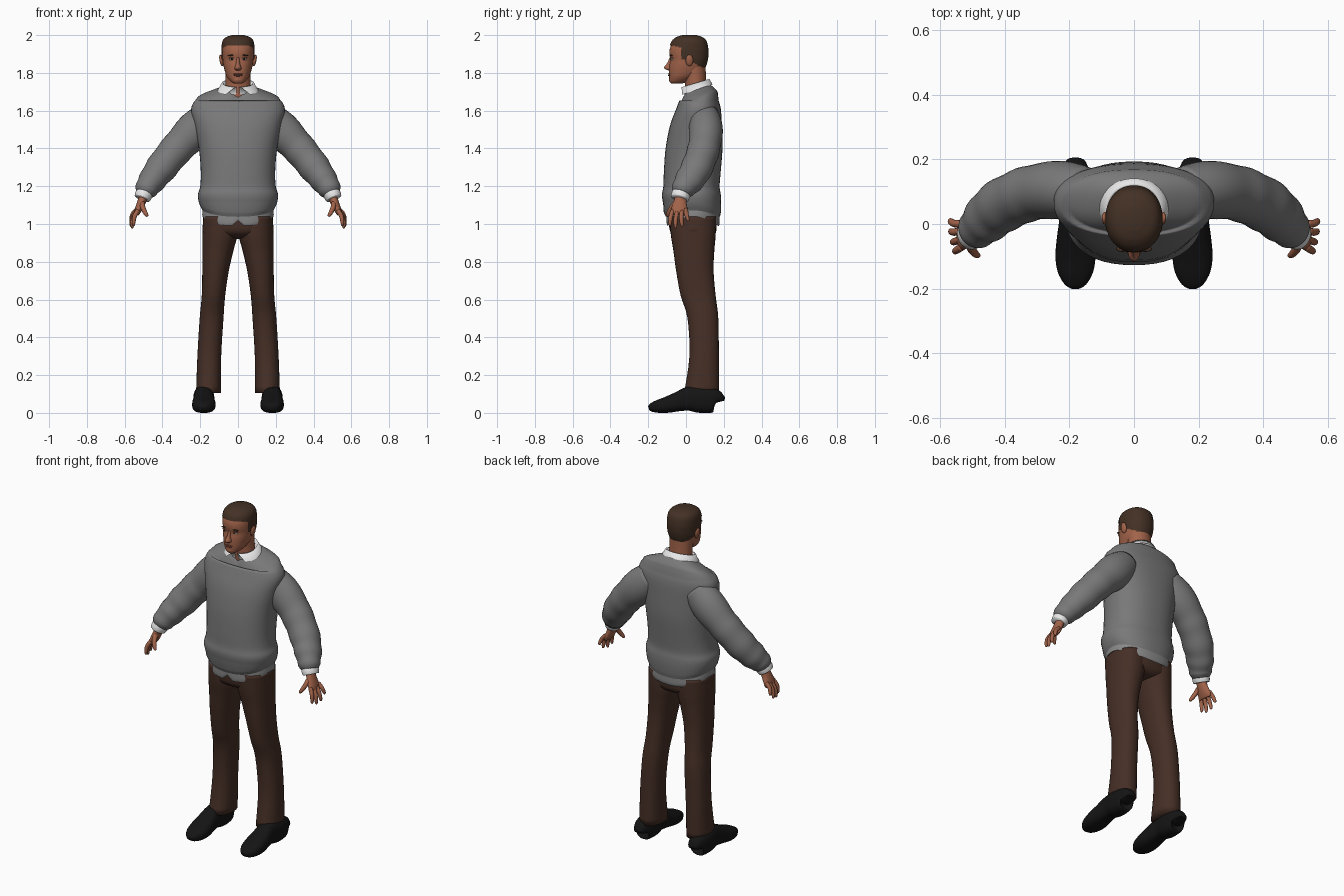
import bpy, bmesh, math
from mathutils import Vector, Matrix

default = bpy.data.objects.get("Cube")
if default:
    bpy.data.objects.remove(default, do_unlink=True)


def material(name, *rgb):
    mat = bpy.data.materials.new(name)
    mat.use_nodes = True
    mat.diffuse_color = (*rgb, 1)
    bsdf = next(n for n in mat.node_tree.nodes if n.type == "BSDF_PRINCIPLED")
    bsdf.inputs["Base Color"].default_value = (*rgb, 1)
    bsdf.inputs["Roughness"].default_value = 0.8
    return mat


SWEATER = material("sweater_grey", .19, .19, .19)
TAIL = material("hem_light_grey", .25, .25, .25)
TROUSERS = material("trouser_brown", .06, .028, .019)
SHOE = material("shoe_black", .007, .007, .007)
SKIN = material("skin", .36, .125, .068)
LIP = material("lip", .22, .065, .042)
HAIR = material("hair_brown", .056, .03, .018)
SHIRT = material("shirt_white", .8, .8, .8)


def finish(name, bm, mat, mirror):
    """Turn a bmesh into a smooth object, mirrored across x when asked."""
    bmesh.ops.recalc_face_normals(bm, faces=bm.faces)
    for face in bm.faces:
        face.smooth = True
    mesh = bpy.data.meshes.new(name)
    bm.to_mesh(mesh)
    bm.free()
    mesh.materials.append(mat)
    obj = bpy.data.objects.new(name, mesh)
    bpy.context.collection.objects.link(obj)
    if mirror:
        mod = obj.modifiers.new("Mirror", "MIRROR")
        mod.use_mirror_merge = False
    return obj


def skin_rows(name, rows, mat, closed=True, caps=(False, False), keep=None, mirror=False):
    """Join rows of points with quads; optional end caps and face filter."""
    bm = bmesh.new()
    grid = [[bm.verts.new(p) for p in row] for row in rows]
    n = len(grid[0])
    for a, b in zip(grid, grid[1:]):
        for i in range(n if closed else n - 1):
            j = (i + 1) % n
            bm.faces.new((a[i], a[j], b[j], b[i]))
    for cap, row in zip(caps, (grid[0], grid[-1])):
        if cap:
            mid = bm.verts.new(sum((v.co for v in row), Vector()) / n)
            for i in range(n):
                bm.faces.new((row[i], row[(i + 1) % n], mid))
    if keep:
        drop = [f for f in bm.faces if not keep(f.calc_center_median())]
        bmesh.ops.delete(bm, geom=drop, context="FACES")
    return finish(name, bm, mat, mirror)


def smooth_path(rings, steps):
    """Catmull-Rom interpolation of ring tuples."""
    rings = [Vector(r) for r in rings]
    ext = [rings[0]] + rings + [rings[-1]]
    out = []
    for a, b, c, d in zip(ext, ext[1:], ext[2:], ext[3:]):
        for k in range(steps):
            t = k / steps
            out.append(b + (c - a) * (t / 2) + (a * 2 - b * 5 + c * 4 - d) * (t * t / 2)
                       + (b * 3 - a - c * 3 + d) * (t ** 3 / 2))
    return out + [rings[-1]]


def loft(name, rings, mat, n=32, steps=4, ref=None, power=2, ripple=0, warp=None, **opts):
    """Sweep ellipses (x, y, z, ru, rv); level rings unless ref is an axis."""
    path = smooth_path(rings, steps)
    rows = []
    for k, ring in enumerate(path):
        u, v = Vector((1, 0, 0)), Vector((0, 1, 0))
        if ref:
            t = (path[min(k + 1, len(path) - 1)] - path[max(k - 1, 0)])
            t = Vector(t[:3]).normalized()
            u = Vector(ref)
            u = (u - t * u.dot(t)).normalized()
            v = t.cross(u)
        swell = 1 + ripple * math.sin(k * 1.3) * k / len(path)
        row = []
        for i in range(n):
            a = math.tau * i / n
            c, s = math.cos(a), math.sin(a)
            c = math.copysign(abs(c) ** (2 / power), c)
            s = math.copysign(abs(s) ** (2 / power), s)
            p = Vector(ring[:3]) + (u * c * ring[3] + v * s * ring[4]) * swell
            row.append(warp(p) if warp else p)
        rows.append(row)
    return skin_rows(name, rows, mat, **opts)


def level(z, front, back, rx, x=0):
    return (x, (front + back) / 2, z, rx, (back - front) / 2)


def ball(name, at, size, mat, mirror=False, tilt=0):
    bm = bmesh.new()
    m = Matrix.Translation(at) @ Matrix.Rotation(tilt, 4, "Y") @ Matrix.Diagonal((*size, 1))
    bmesh.ops.create_uvsphere(bm, u_segments=20, v_segments=12, radius=1, matrix=m)
    return finish(name, bm, mat, mirror)


# Sweater body: lowered neck in front, hem dipping at front and back
def shape_sweater(p):
    if p.z > 1.66:
        p.z += (p.y - .062) * .3
        if p.y < .03:
            p.z -= .03 * max(0, 1 - abs(p.x) / .045)
    if p.z < 1.1:
        p.z -= .03 * ((p.y - .037) / .14) ** 2
    return p


loft("sweater_body", [
    level(1.72, .0, .125, .088), level(1.7, -.015, .145, .14), level(1.665, -.03, .168, .215),
    level(1.61, -.052, .184, .248), level(1.52, -.085, .19, .23), level(1.4, -.108, .193, .207),
    level(1.28, -.117, .184, .197), level(1.2, -.12, .178, .2), level(1.155, -.127, .184, .212),
    level(1.11, -.121, .186, .206), level(1.07, -.107, .18, .187)],
    SWEATER, n=48, power=2.3, warp=shape_sweater)


# Lower hem with a small notch in front
def shape_tail(p):
    if p.z < 1.09:
        p.z -= .055 * ((p.y - .036) / .14) ** 2
        if p.y < 0:
            p.z += .03 * max(0, 1 - abs(p.x) / .035)
    return p


loft("shirt_tail", [level(1.1, -.105, .178, .185), level(1.06, -.104, .178, .189),
                    level(1.04, -.1, .172, .189)], TAIL, n=48, power=2.3, warp=shape_tail)

# Sleeves, cuffs
Y = (0, 1, 0)
loft("sleeve", [
    (.15, .095, 1.57, .08, .085), (.22, .105, 1.505, .09, .1), (.295, .1, 1.43, .086, .09),
    (.35, .085, 1.368, .085, .086), (.41, .055, 1.292, .083, .082), (.452, .02, 1.235, .077, .072),
    (.482, -.012, 1.19, .064, .062), (.497, -.025, 1.16, .05, .049)],
    SWEATER, ref=Y, ripple=.045, mirror=True, caps=(True, True))
loft("shirt_cuff", [(.485, -.018, 1.18, .046, .045), (.5, -.028, 1.153, .05, .046),
                    (.508, -.033, 1.135, .047, .042)], SHIRT, ref=Y, mirror=True, caps=(True, True))

# Hands
loft("palm", [(.495, -.025, 1.16, .027, .023), (.513, -.032, 1.11, .036, .022),
              (.53, -.035, 1.07, .046, .018), (.537, -.036, 1.05, .042, .012)],
     SKIN, n=20, ref=Y, mirror=True, caps=(True, True))
fingers = {
    "index_finger": ((.53, -.07, 1.072), (.552, -.085, .99)),
    "middle_finger": ((.534, -.046, 1.068), (.56, -.055, .977)),
    "ring_finger": ((.536, -.022, 1.07), (.566, -.02, .985)),
    "little_finger": ((.534, .0, 1.077), (.568, .013, 1.015)),
    "thumb": ((.508, -.05, 1.115), (.479, -.1, 1.04))}
for name, (root, tip) in fingers.items():
    root, tip = Vector(root), Vector(tip)
    bend = Vector((.008, -.004, .004))
    thick = .0135 if name == "thumb" else .0115
    rings = []
    for t, r in ((0, 1), (.4, 1), (.75, .88), (.95, .6), (1, .2)):
        p = root.lerp(tip, t) + bend * math.sin(math.pi * t)
        rings.append((*p, thick * r, thick * r))
    loft(name, rings, SKIN, n=12, steps=3, ref=Y, mirror=True, caps=(True, True))

# Trousers: a seat and two legs
loft("trouser_seat", [level(1.12, -.09, .16, .175), level(1.0, -.09, .162, .186),
                      level(.955, -.08, .157, .184), level(.93, -.045, .13, .13),
                      level(.92, .0, .08, .05)],
     TROUSERS, n=40, power=2.2, caps=(True, True))
loft("trouser_leg", [
    level(.105, -.01, .176, .066, .156), level(.3, .018, .174, .063, .152),
    level(.5, .008, .171, .063, .14), level(.62, -.028, .157, .062, .13),
    level(.75, -.052, .146, .07, .119), level(.86, -.067, .15, .082, .106),
    level(.94, -.08, .157, .092, .096), level(1.04, -.088, .16, .09, .094)],
    TROUSERS, power=2.2, mirror=True, caps=(True, True))

# Shoes, swept from heel to toe: (y, bottom, top, half width)
profile = [(.166, .02, .09, .03), (.155, .002, .125, .047), (.08, 0, .14, .056),
           (.02, .01, .14, .05), (-.04, .008, .112, .057), (-.1, 0, .086, .062),
           (-.15, 0, .068, .054), (-.185, .006, .05, .034), (-.198, .014, .035, .014)]
loft("shoe", [(.181, y, (lo + hi) / 2, w, (hi - lo) / 2) for y, lo, hi, w in profile],
     SHOE, ref=(1, 0, 0), power=2.6, mirror=True, caps=(True, True))

# Neck and head
loft("neck", [level(1.64, .0, .11, .07), level(1.7, -.004, .11, .068),
              level(1.76, -.008, .106, .066), level(1.83, -.02, .104, .068)], SKIN)
skull = [level(1.744, -.078, -.02, .022), level(1.754, -.087, .01, .038),
         level(1.78, -.089, .055, .059), level(1.81, -.09, .088, .07),
         level(1.84, -.088, .103, .077), level(1.87, -.083, .111, .081),
         level(1.9, -.088, .114, .083), level(1.93, -.085, .113, .083),
         level(1.96, -.071, .104, .077), level(1.981, -.047, .083, .059),
         level(1.992, -.015, .05, .026)]
loft("head", skull, SKIN, n=48, power=2.15, caps=(True, True))


# Hair: a thicker shell over the skull, trimmed along the hairline
def hairline(c):
    if c.y < -.025:
        return c.z > 1.945 - .3 * max(0, abs(c.x) - .05)
    if c.y < .012:
        return c.z > 1.87
    return c.z > 1.87 - .55 * (c.y - .012)


shell = [(x, y, z + (.008 if z > 1.95 else 0), rx + .005, ry + .005) for x, y, z, rx, ry in skull]
loft("hair", shell, HAIR, n=72, steps=8, power=2.15, caps=(False, True), keep=hairline)

# Face
loft("nose", [level(1.882, -.086, -.06, .008), level(1.85, -.101, -.06, .011),
              level(1.832, -.115, -.06, .016), level(1.821, -.112, -.06, .018),
              level(1.813, -.094, -.06, .012)], SKIN, n=20, caps=(True, True))
ball("ear", (.088, .018, 1.866), (.01, .02, .031), SKIN, True, .2)
ball("eye", (.033, -.073, 1.873), (.014, .009, .006), SHIRT, True)
ball("iris", (.033, -.079, 1.873), (.006, .005, .0055), SHOE, True)
ball("upper_eyelid", (.033, -.073, 1.879), (.017, .011, .003), LIP, True)
ball("eyebrow", (.035, -.077, 1.893), (.021, .009, .0035), HAIR, True, .1)
ball("upper_lip", (0, -.083, 1.794), (.025, .012, .0045), LIP)
ball("lower_lip", (0, -.083, 1.786), (.022, .012, .005), LIP)
ball("chin", (0, -.073, 1.764), (.026, .017, .016), SKIN)

# Shirt collar: an open band folded over, its points spread in front
rows = []
for rx, ry, z, drop, gap in ((.07, .06, 1.7, .015, 8), (.078, .068, 1.745, .02, 5),
                             (.086, .074, 1.746, .022, 10), (.107, .091, 1.708, .03, 38)):
    row = []
    for i in range(49):
        a = math.radians(-90 + gap + (360 - 2 * gap) * i / 48)
        row.append((rx * math.cos(a), .05 + ry * math.sin(a), z + drop * math.sin(a)))
    rows.append(row)
skin_rows("shirt_collar", rows, SHIRT, closed=False)
